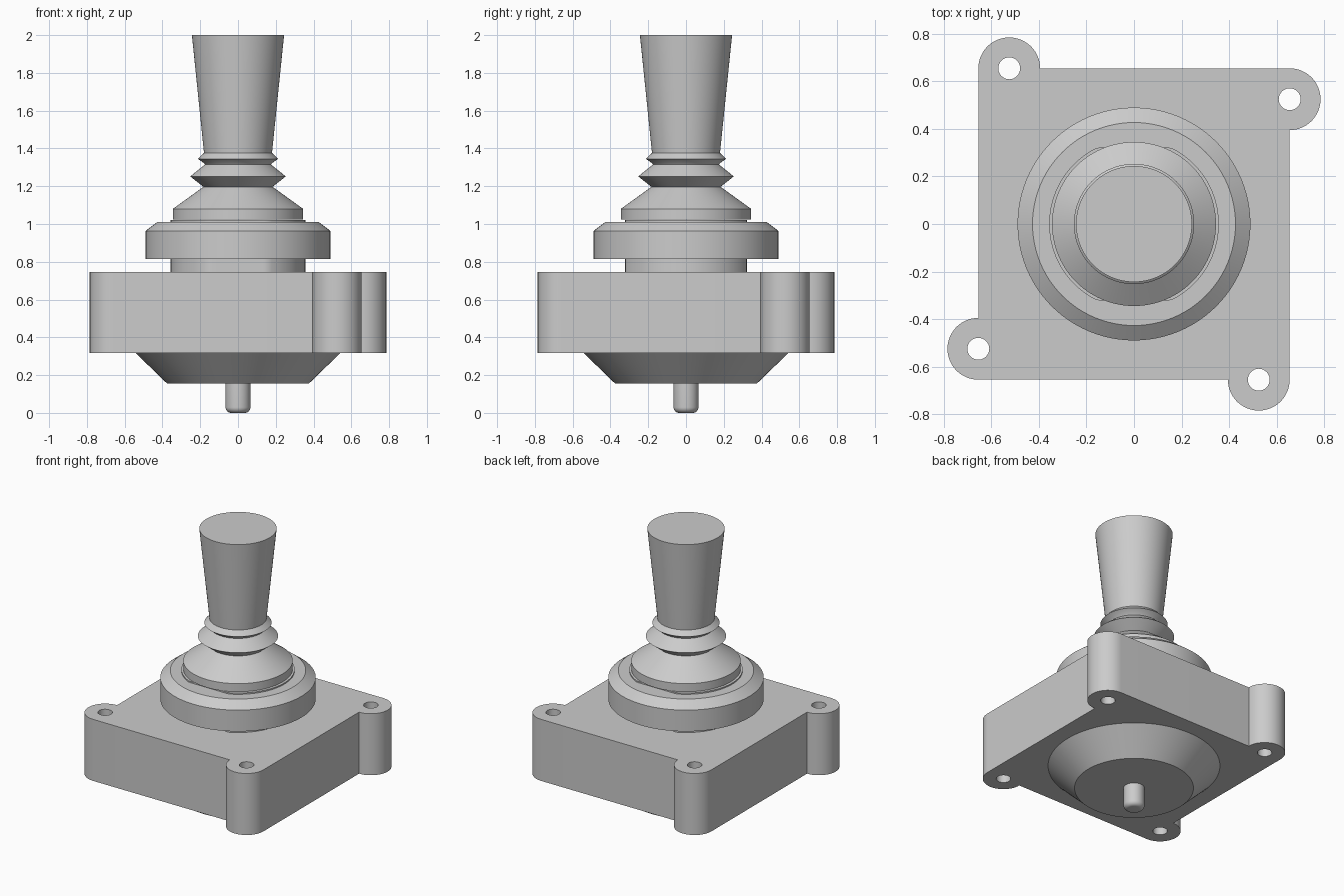
import bpy, bmesh, math

if "Cube" in bpy.data.objects:
    bpy.data.objects.remove(bpy.data.objects["Cube"])

SEG = 96
grey = bpy.data.materials.new("light_grey")
grey.diffuse_color = (0.6, 0.6, 0.6, 1)
grey.use_nodes = True
grey.node_tree.nodes["Principled BSDF"].inputs["Base Color"].default_value = grey.diffuse_color


def finish(ob):
    """Weld, fix normals, colour and shade one part."""
    bm = bmesh.new()
    bm.from_mesh(ob.data)
    bmesh.ops.remove_doubles(bm, verts=bm.verts, dist=1e-5)
    bmesh.ops.recalc_face_normals(bm, faces=bm.faces)
    bm.to_mesh(ob.data)
    bm.free()
    ob.data.materials.clear()
    ob.data.materials.append(grey)
    bpy.ops.object.select_all(action='DESELECT')
    ob.select_set(True)
    bpy.context.view_layer.objects.active = ob
    bpy.ops.object.shade_smooth_by_angle(angle=math.radians(25))


def lathe(name, profile):
    """Turn (radius, height) points around z; the ends are closed on the axis."""
    pts = [(0, profile[0][1])] + profile + [(0, profile[-1][1])]
    bm = bmesh.new()
    verts = [bm.verts.new((r, 0, z)) for r, z in pts]
    edges = [bm.edges.new(p) for p in zip(verts, verts[1:])]
    bmesh.ops.spin(bm, geom=verts + edges, cent=(0, 0, 0), axis=(0, 0, 1),
                   angle=2 * math.pi, steps=SEG, use_merge=True)
    me = bpy.data.meshes.new(name)
    bm.to_mesh(me)
    bm.free()
    ob = bpy.data.objects.new(name, me)
    bpy.context.collection.objects.link(ob)
    finish(ob)


def prism(name, loops, z0, z1):
    """Extrude an outline with optional hole loops from z0 to z1."""
    cu = bpy.data.curves.new(name, 'CURVE')
    cu.dimensions, cu.fill_mode, cu.extrude = '2D', 'BOTH', (z1 - z0) / 2
    for loop in loops:
        sp = cu.splines.new('POLY')
        sp.points.add(len(loop) - 1)
        for p, (x, y) in zip(sp.points, loop):
            p.co = (x, y, 0, 1)
        sp.use_cyclic_u = True
    tmp = bpy.data.objects.new(name + "_outline", cu)
    bpy.context.collection.objects.link(tmp)
    bpy.context.view_layer.update()
    me = bpy.data.meshes.new_from_object(
        tmp.evaluated_get(bpy.context.evaluated_depsgraph_get()))
    bpy.data.objects.remove(tmp)
    for v in me.vertices:
        v.co.z += (z0 + z1) / 2
    ob = bpy.data.objects.new(name, me)
    bpy.context.collection.objects.link(ob)
    finish(ob)


def arc(cx, cy, r, a0, a1, n):
    return [(cx + r * math.cos(a0 + (a1 - a0) * i / n),
             cy + r * math.sin(a0 + (a1 - a0) * i / n)) for i in range(n + 1)]


# Square housing with a pinwheel of four screw lugs
H, R = 0.655, 0.13
outline, holes = [], []
for k in range(4):
    c, s = round(math.cos(k * math.pi / 2)), round(math.sin(k * math.pi / 2))
    turn = lambda pts: [(x * c - y * s, x * s + y * c) for x, y in pts]
    outline += turn(arc(H, H - R, R, -math.pi / 2, math.pi / 2, 32))
    holes.append(turn(arc(H, H - R, 0.046, 0, 2 * math.pi, 32)[:-1]))
prism("housing", [outline] + holes, 0.317, 0.745)

# Threaded neck with flats at front and back
neck = [(x, max(-0.322, min(0.322, y)))
        for x, y in arc(0, 0, 0.357, 0, 2 * math.pi, SEG)[:-1]]
prism("neck", [neck], 0.74, 1.02)

# Turned parts
lathe("lower_cone", [(0.375, 0.155), (0.542, 0.317)])
lathe("bottom_pin", [(0.036 + 0.03 * math.sin(a), 0.03 - 0.03 * math.cos(a))
                     for a in [i * math.pi / 16 for i in range(9)]] + [(0.066, 0.16)])
lathe("collar_nut", [(0.49, 0.815), (0.49, 0.963), (0.427, 1.011)])
lathe("rubber_boot", [(0.345, 1.024), (0.345, 1.08), (0.183, 1.197), (0.253, 1.252),
                      (0.175, 1.315), (0.18, 1.322), (0.212, 1.345), (0.18, 1.376)])
lathe("handle", [(0.18, 1.376), (0.244, 2.0)])
